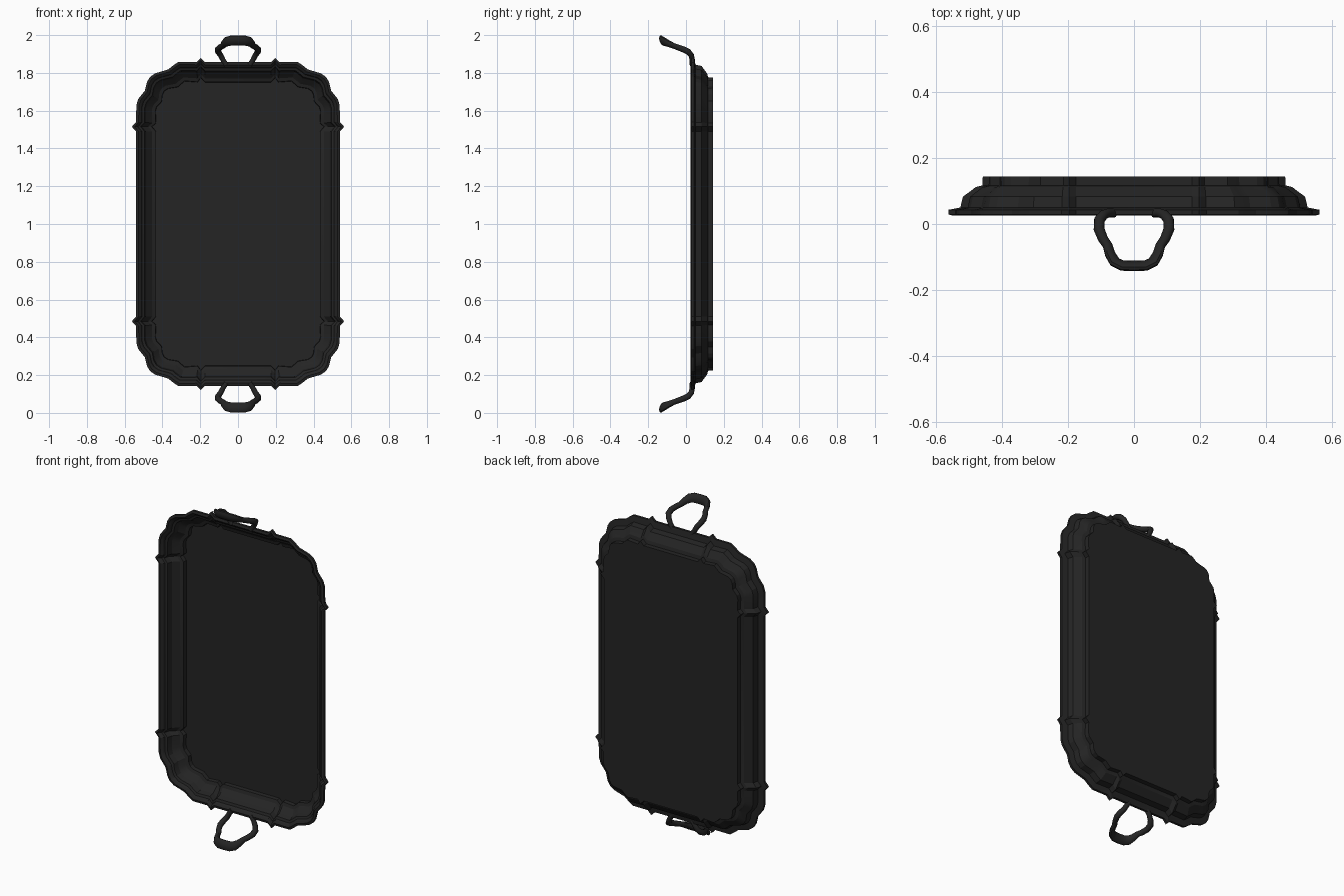
import bpy, bmesh, math
from mathutils import Vector

if "Cube" in bpy.data.objects:
    bpy.data.objects.remove(bpy.data.objects["Cube"])

metal = bpy.data.materials.new("dark metal")
metal.diffuse_color = (0.018, 0.018, 0.018, 1)
metal.use_nodes = True
metal.node_tree.nodes["Principled BSDF"].inputs["Base Color"].default_value = metal.diffuse_color


def finish(name, bm, angle):
    bmesh.ops.recalc_face_normals(bm, faces=bm.faces[:])
    me = bpy.data.meshes.new(name)
    bm.to_mesh(me)
    bm.free()
    me.materials.append(metal)
    ob = bpy.data.objects.new(name, me)
    ob.location = (0, 0, 1)
    bpy.context.collection.objects.link(ob)
    bpy.ops.object.select_all(action='DESELECT')
    ob.select_set(True)
    bpy.context.view_layer.objects.active = ob
    bpy.ops.object.shade_smooth_by_angle(angle=math.radians(angle))
    return ob


def bridge(bm, a, b, closed=True):
    n = len(a)
    for i in range(n):
        j = (i + 1) % n
        bm.faces.new((a[i], a[j], b[j], b[i]))


# Scalloped outline: one quarter (x, z), then mirrored round
quarter = [(.175, .857), (.197, .88), (.22, .857), (.317, .857), (.345, .838),
           (.37, .818), (.44, .797), (.466, .778), (.482, .752), (.493, .706),
           (.528, .662), (.538, .63), (.54, .54), (.562, .515), (.54, .49)]
outline = (quarter
           + [(x, -z) for x, z in reversed(quarter)]
           + [(-x, -z) for x, z in quarter]
           + [(-x, z) for x, z in reversed(quarter)])


def inset(p, d):
    # move a point towards the inner core rectangle, keeping the scallops
    core = Vector((max(-.2, min(.2, p[0])), max(-.52, min(.52, p[1]))))
    v = Vector(p)
    return v - (v - core).normalized() * d


# Tray: stepped section (inset, depth) from the floor out to the rim and back
profile = [(.107, .138), (.105, .114), (.086, .108), (.072, .096), (.054, .079),
           (.046, .049), (.032, .044), (.026, .034), (.014, .025), (.0, .029),
           (.0, .043), (.036, .05), (.044, .083), (.066, .099), (.083, .112),
           (.103, .117), (.104, .144)]
bm = bmesh.new()
rings = []
for d, y in profile:
    pts = [inset(p, d) for p in outline]
    rings.append([bm.verts.new((p.x, y, p.y)) for p in pts])
for a, b in zip(rings, rings[1:]):
    bridge(bm, a, b)
bm.faces.new(rings[0])
bm.faces.new(rings[-1])
finish("tray", bm, 20)

# Handles: half a loop swept from the grip centre to the rim, mirrored twice
# (x, y, z, in-plane radius, height radius)
path = [(0, -.127, .972, .014, .028), (.035, -.126, .971, .014, .028),
        (.058, -.115, .966, .014, .026), (.072, -.092, .955, .014, .02),
        (.08, -.065, .943, .014, .016), (.094, -.045, .936, .015, .016),
        (.106, -.015, .925, .016, .017), (.105, .012, .912, .016, .017),
        (.092, .028, .893, .015, .015), (.079, .033, .868, .014, .014),
        (.062, .033, .842, .014, .014)]
pos = [Vector(p[:3]) for p in path]
tan = Vector((1, 0, 0))
up = Vector((0, -.3, .95)).normalized()
bm = bmesh.new()
rings = []
for i, p in enumerate(path):
    if i:
        nxt = pos[min(i + 1, len(pos) - 1)]
        t = (nxt - pos[i - 1]).normalized()
        up = tan.rotation_difference(t) @ up
        tan = t
    side = tan.cross(up)
    ring = []
    for k in range(10):
        a = math.tau * k / 10
        ring.append(bm.verts.new(pos[i] + side * p[3] * math.cos(a) + up * p[4] * math.sin(a)))
    rings.append(ring)
for a, b in zip(rings, rings[1:]):
    bridge(bm, a, b)
bm.faces.new(rings[-1])
handles = finish("handles", bm, 40)
mir = handles.modifiers.new("mirror", 'MIRROR')
mir.use_axis = (True, False, True)
